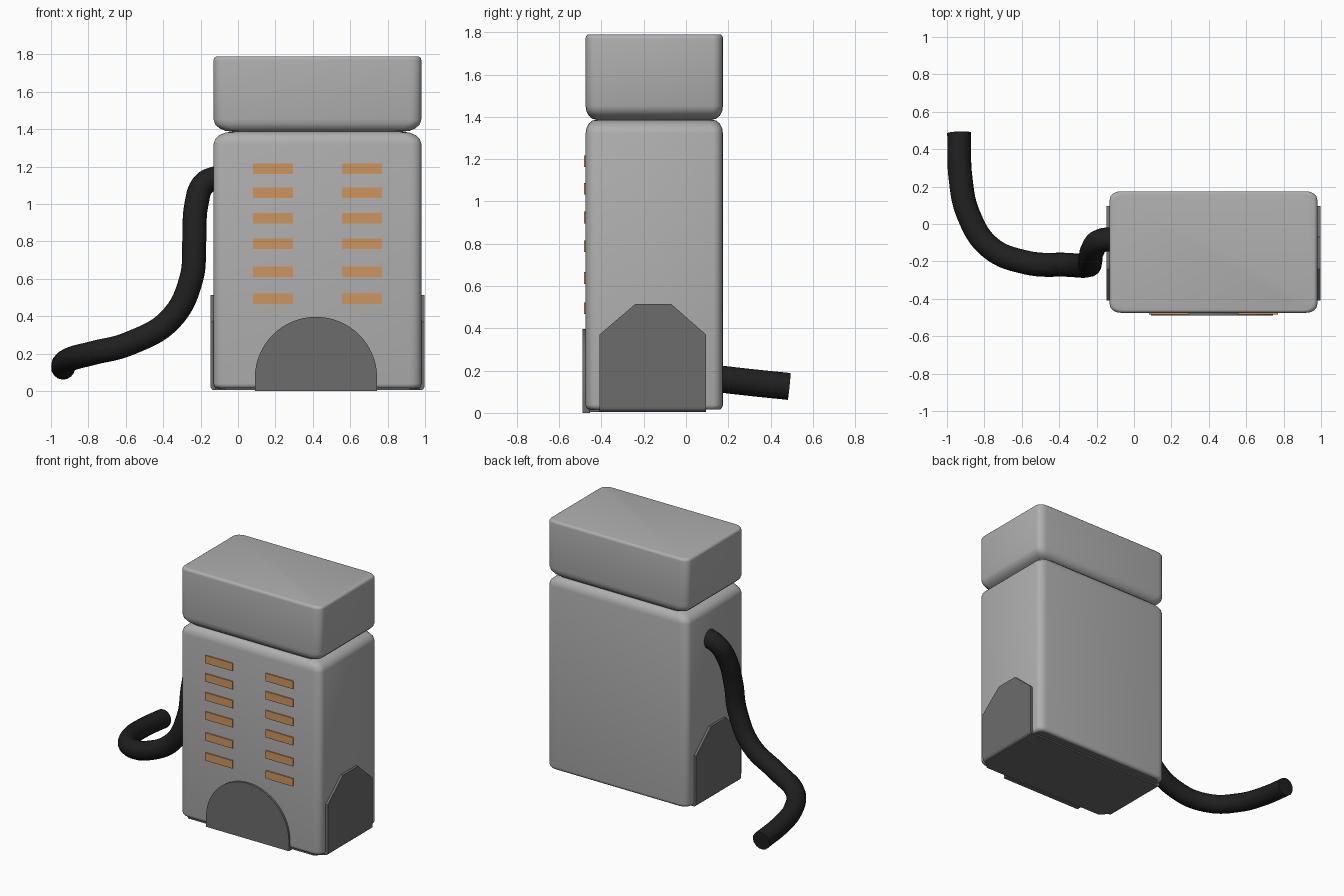
import bpy, bmesh, math
from mathutils import Vector

cube = bpy.data.objects.get("Cube")
if cube:
    bpy.data.objects.remove(cube)


def material(name, rgb):
    m = bpy.data.materials.new(name)
    m.use_nodes = True
    m.diffuse_color = (*rgb, 1)
    m.node_tree.nodes["Principled BSDF"].inputs["Base Color"].default_value = (*rgb, 1)
    return m


GREY = material("light grey", (0.43, 0.43, 0.43))
DARK = material("dark grey", (0.15, 0.15, 0.15))
ORANGE = material("orange", (0.62, 0.30, 0.11))
BLACK = material("black rubber", (0.014, 0.014, 0.014))

X0, X1, Y0, Y1 = -0.13, 0.98, -0.475, 0.175
CX, CY = (X0 + X1) / 2, (Y0 + Y1) / 2


def finish(bm, name, mats, smooth=None):
    bmesh.ops.recalc_face_normals(bm, faces=bm.faces[:])
    mesh = bpy.data.meshes.new(name)
    bm.to_mesh(mesh)
    bm.free()
    for m in mats:
        mesh.materials.append(m)
    ob = bpy.data.objects.new(name, mesh)
    bpy.context.collection.objects.link(ob)
    if smooth:
        select(ob)
        bpy.ops.object.shade_smooth_by_angle(angle=math.radians(smooth))
    return ob


def select(ob):
    bpy.ops.object.select_all(action='DESELECT')
    ob.select_set(True)
    bpy.context.view_layer.objects.active = ob


def rounded_block(name, levels, mats, rx=0.06, ry=0.045, steps=4):
    """Stack of rounded rectangles; each level is (x inset, y inset, z)."""
    bm = bmesh.new()
    rings = []
    for ix, iy, z in levels:
        ring = []
        for k, (sx, sy) in enumerate([(1, 1), (-1, 1), (-1, -1), (1, -1)]):
            for s in range(steps + 1):
                a = math.pi / 2 * (k + s / steps)
                x = CX + sx * ((X1 - X0) / 2 - ix - rx) + rx * math.cos(a)
                y = CY + sy * ((Y1 - Y0) / 2 - iy - ry) + ry * math.sin(a)
                ring.append(bm.verts.new((x, y, z)))
        rings.append(ring)
    n = len(rings[0])
    for lo, hi in zip(rings, rings[1:]):
        for i in range(n):
            j = (i + 1) % n
            bm.faces.new((lo[i], lo[j], hi[j], hi[i]))
    base = bm.faces.new(rings[0])
    bm.faces.new(rings[-1])
    if len(mats) > 1:
        base.material_index = 1
    return finish(bm, name, mats, 35)


def bevel_levels(wx, wy, h, z, up, steps=4):
    """Quarter-ellipse edge whose outermost level lies at the plain wall."""
    out = []
    for s in range(steps + 1):
        a = math.pi / 2 * s / steps
        c, d = 1 - math.cos(a), 1 - math.sin(a)
        out.append((wx * c, wy * c, z - h * d if up else z + h * d))
    return out if up else out[::-1]


def plate(name, outline, depth, mat, smooth=None):
    """Extrude a planar outline along a depth vector."""
    bm = bmesh.new()
    f = bm.faces.new([bm.verts.new(p) for p in outline])
    r = bmesh.ops.extrude_face_region(bm, geom=[f])
    bmesh.ops.translate(bm, vec=Vector(depth),
                        verts=[v for v in r["geom"] if isinstance(v, bmesh.types.BMVert)])
    return finish(bm, name, [mat], smooth)


# Cabinet and head, with a soft groove where they meet
rounded_block("cabinet", bevel_levels(0.02, 0.02, 0.025, 0.015, False)
              + bevel_levels(0.10, 0.05, 0.065, 1.387, True), [GREY, DARK])
rounded_block("head", bevel_levels(0.10, 0.05, 0.065, 1.387, False)
              + bevel_levels(0.02, 0.015, 0.02, 1.79, True), [GREY])

# Dark floor slab joining the guards
floor = [(X0, -0.40), (X0, 0.095), (X1, 0.095), (X1, -0.40), (X1 - 0.06, -0.46), (X0 + 0.06, -0.46)]
plate("base_slab", [(x, y, 0.005) for x, y in floor], (0, 0, 0.015), DARK)

# Side guards with clipped top corners
guard = [(-0.41, 0.005), (-0.41, 0.37), (-0.24, 0.515), (-0.07, 0.515), (0.095, 0.37), (0.095, 0.005)]
for name, x, d in (("left_guard", X1, 1), ("right_guard", X0, -1)):
    ob = plate(name, [(x - d * 0.03, y, z) for y, z in guard], (d * 0.047, 0, 0), DARK)
    # Soften the lower outer edge
    bm = bmesh.new()
    bm.from_mesh(ob.data)
    edges = [e for e in bm.edges
             if all(v.co.z < 0.01 and abs(v.co.x - x - d * 0.017) < 0.001 for v in e.verts)]
    bmesh.ops.bevel(bm, geom=edges, offset=0.02, segments=3, affect='EDGES', profile=0.5)
    bm.to_mesh(ob.data)
    bm.free()

# Arched front guard
arch = [(0.09, Y0 + 0.02, 0)]
for i in range(33):
    a = math.pi * (1 - i / 32)
    arch.append((0.417 + 0.327 * math.cos(a), Y0 + 0.02, 0.07 + 0.327 * math.sin(a)))
arch.append((0.744, Y0 + 0.02, 0))
plate("front_guard", arch, (0, -0.034, 0), DARK, 30)

# Two columns of indicator bars
for side, x in (("right", 0.187), ("left", 0.663)):
    for i, z in enumerate((1.19, 1.06, 0.925, 0.788, 0.638, 0.495)):
        corners = [(-1, -1), (1, -1), (1, 1), (-1, 1)]
        plate(f"{side}_bar_{i + 1}",
              [(x + 0.108 * u, Y0 + 0.001, z + 0.028 * w) for u, w in corners], (0, -0.009, 0), ORANGE)

# Hanging hose
path = [(-0.10, -0.08, 1.145), (-0.18, -0.09, 1.11), (-0.222, -0.14, 1.0), (-0.234, -0.2, 0.8),
        (-0.25, -0.222, 0.6), (-0.36, -0.218, 0.385), (-0.58, -0.205, 0.255), (-0.77, -0.125, 0.205),
        (-0.885, 0.05, 0.175), (-0.928, 0.25, 0.15), (-0.935, 0.488, 0.125)]
curve = bpy.data.curves.new("hose", 'CURVE')
curve.dimensions = '3D'
curve.bevel_depth = 0.064
curve.bevel_resolution = 6
curve.use_fill_caps = True
curve.resolution_u = 8
spline = curve.splines.new('BEZIER')
spline.bezier_points.add(len(path) - 1)
for p, co in zip(spline.bezier_points, path):
    p.co = co
    p.handle_left_type = p.handle_right_type = 'AUTO'
curve.materials.append(BLACK)
hose = bpy.data.objects.new("hose", curve)
bpy.context.collection.objects.link(hose)
select(hose)
bpy.ops.object.convert(target='MESH')
bpy.ops.object.shade_smooth_by_angle(angle=math.radians(40))
